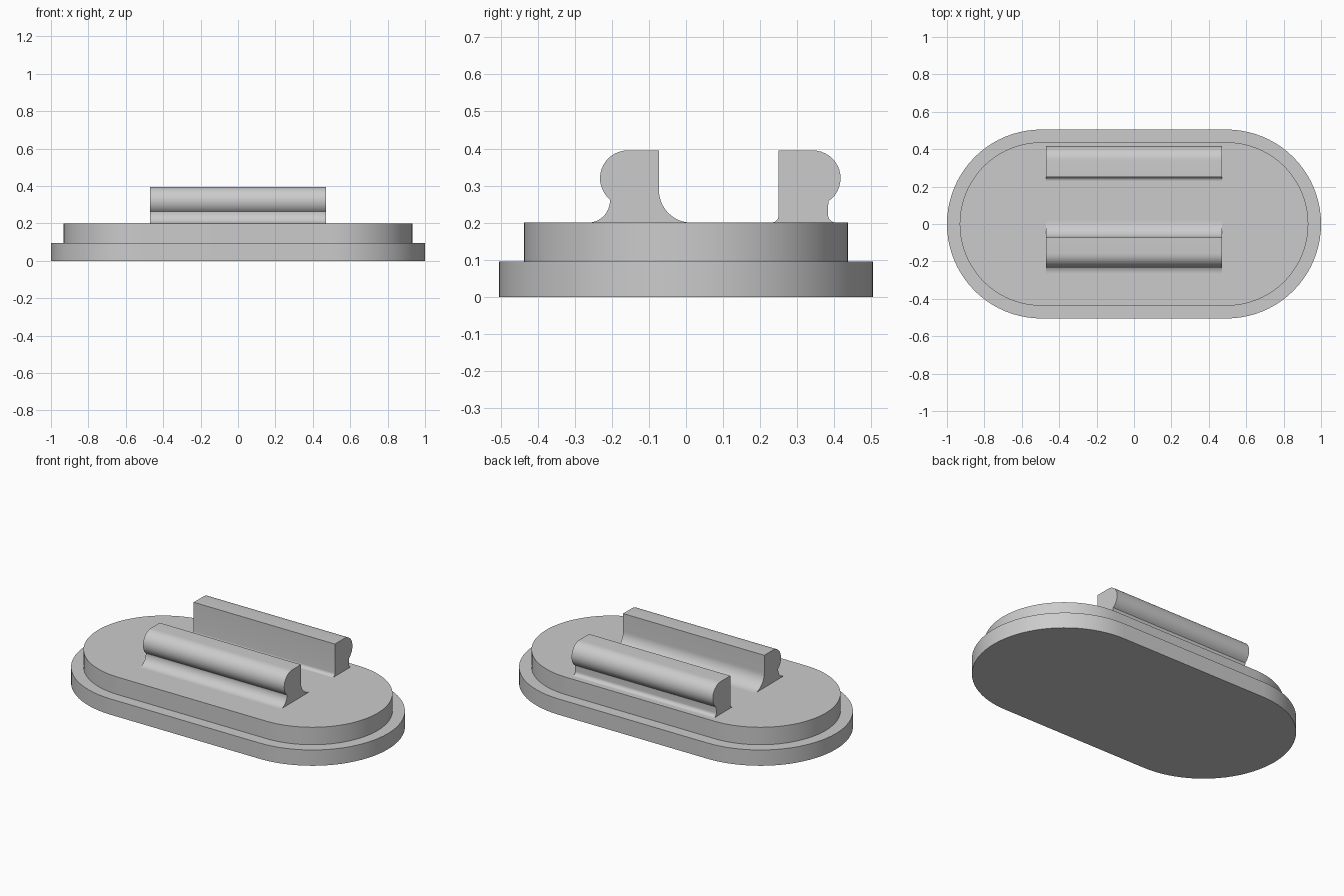
import bpy
import bmesh
from math import cos, sin, radians
from mathutils import Vector

cube = bpy.data.objects.get("Cube")
if cube:
    bpy.data.objects.remove(cube, do_unlink=True)

# Single grey material
grey = bpy.data.materials.new("plain grey")
grey.use_nodes = True
colour = (0.6, 0.6, 0.6, 1)
grey.diffuse_color = colour
grey.node_tree.nodes["Principled BSDF"].inputs["Base Color"].default_value = colour


def arc(cx, cy, r, start, end, steps=16):
    """Points along a circular arc, angles in degrees."""
    angles = [radians(start + (end - start) * i / steps) for i in range(steps + 1)]
    return [(cx + r * cos(a), cy + r * sin(a)) for a in angles]


def extrude(name, points, direction):
    """Solid prism from a closed loop of 3D points."""
    bm = bmesh.new()
    face = bm.faces.new([bm.verts.new(p) for p in points])
    result = bmesh.ops.extrude_face_region(bm, geom=[face], use_keep_orig=True)
    moved = [v for v in result["geom"] if isinstance(v, bmesh.types.BMVert)]
    bmesh.ops.translate(bm, verts=moved, vec=Vector(direction))
    bmesh.ops.recalc_face_normals(bm, faces=bm.faces)
    mesh = bpy.data.meshes.new(name)
    bm.to_mesh(mesh)
    bm.free()
    mesh.materials.append(grey)
    obj = bpy.data.objects.new(name, mesh)
    bpy.context.collection.objects.link(obj)
    bpy.ops.object.select_all(action="DESELECT")
    obj.select_set(True)
    bpy.context.view_layer.objects.active = obj
    bpy.ops.object.shade_smooth_by_angle(angle=radians(30))
    return obj


def plate(name, half_length, radius, bottom, top):
    """Upright plate with fully rounded ends."""
    c = half_length - radius
    outline = arc(c, 0, radius, -90, 90, 40) + arc(-c, 0, radius, 90, 270, 40)
    extrude(name, [(x, y, bottom) for x, y in outline], (0, 0, top - bottom))


def clip(name, profile, half_width=0.47):
    """Clip rail swept along x from a (y, z) profile."""
    extrude(name, [(-half_width, y, z) for y, z in profile], (2 * half_width, 0, 0))


# Stepped base
plate("base_flange", 1.0, 0.505, 0, 0.095)
plate("base_upper", 0.932, 0.437, 0.08, 0.2)

# Front clip: large inner fillet, rounded outer lip, curved outer foot
clip("front_clip",
     [(0.015, 0.19)]
     + arc(0.015, 0.288, 0.088, 270, 180)
     + [(-0.073, 0.395)]
     + arc(-0.157, 0.32, 0.075, 90, 230)
     + arc(-0.265, 0.26, 0.06, 0, -90)
     + [(-0.265, 0.19)])

# Back clip: straight stem with small fillets, rounded outer lip
clip("back_clip",
     [(0.23, 0.19)]
     + arc(0.23, 0.22, 0.02, -90, 0, 8)
     + [(0.25, 0.395)]
     + arc(0.342, 0.32, 0.075, 90, -56)
     + arc(0.405, 0.222, 0.022, 180, 270, 8)
     + [(0.405, 0.19)])
